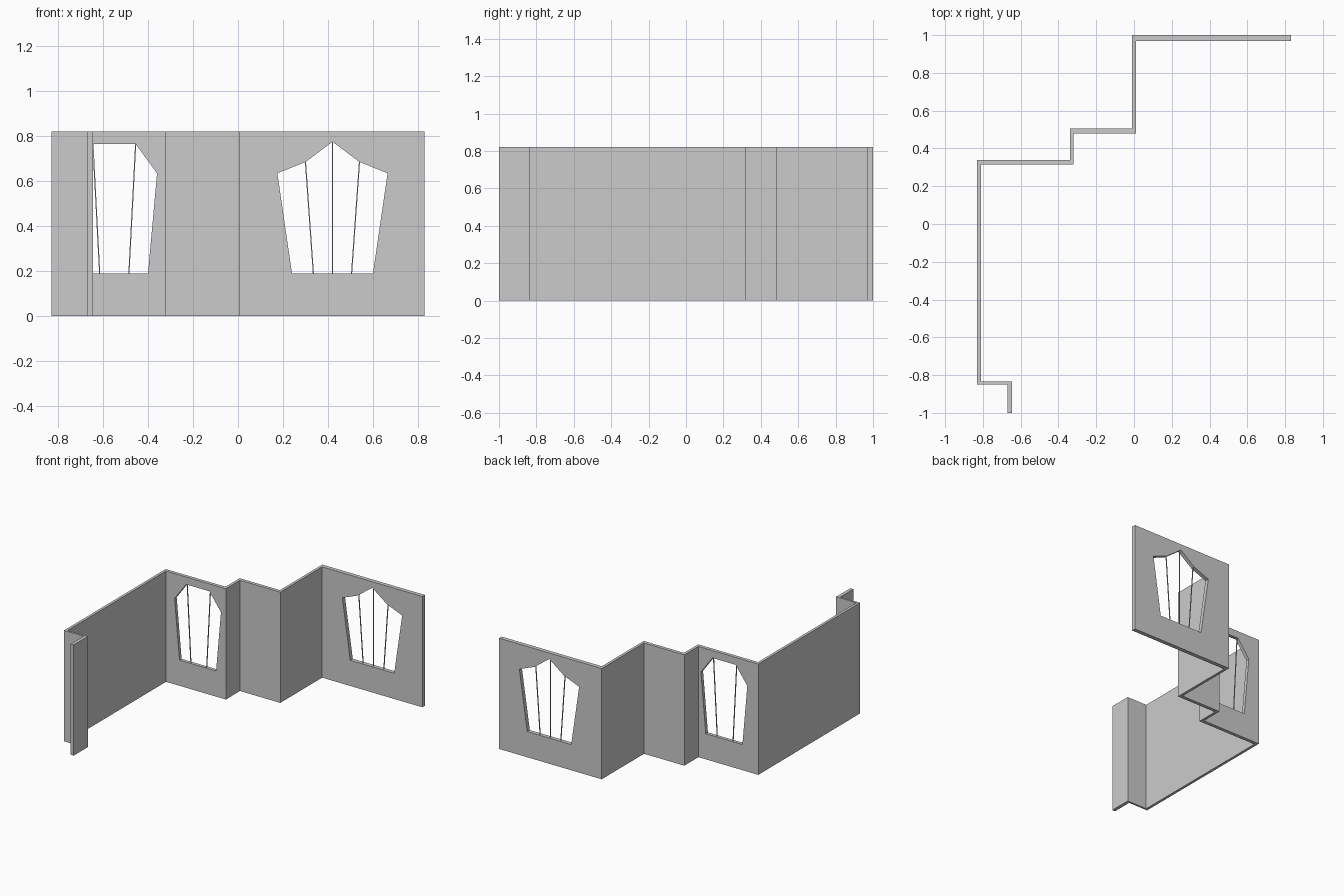
import bpy, bmesh
from mathutils import Vector

cube = bpy.data.objects.get("Cube")
if cube:
    bpy.data.objects.remove(cube, do_unlink=True)

HEIGHT = 0.82
SILL = 0.19

grey = bpy.data.materials.new("plain grey")
grey.use_nodes = True
colour = (0.6, 0.6, 0.6, 1)
grey.diffuse_color = colour
grey.node_tree.nodes["Principled BSDF"].inputs["Base Color"].default_value = colour


def prism(name, points, along):
    """Extrude a closed outline of 3D points along a vector."""
    bm = bmesh.new()
    face = bm.faces.new([bm.verts.new(p) for p in points])
    ext = bmesh.ops.extrude_face_region(bm, geom=[face])
    moved = [g for g in ext["geom"] if isinstance(g, bmesh.types.BMVert)]
    bmesh.ops.translate(bm, verts=moved, vec=Vector(along))
    bmesh.ops.recalc_face_normals(bm, faces=bm.faces)
    mesh = bpy.data.meshes.new(name)
    bm.to_mesh(mesh)
    bm.free()
    mesh.materials.append(grey)
    obj = bpy.data.objects.new(name, mesh)
    bpy.context.collection.objects.link(obj)
    return obj


# Stepped wall: outer side of the plan, then back along the inner side
plan = [(0.83, 1), (-0.01, 1), (-0.01, 0.505), (-0.34, 0.505), (-0.34, 0.34),
        (-0.83, 0.34), (-0.83, -0.85), (-0.67, -0.85), (-0.67, -1),
        (-0.645, -1), (-0.645, -0.835), (-0.81, -0.835), (-0.81, 0.315),
        (-0.32, 0.315), (-0.32, 0.48), (0.01, 0.48), (0.01, 0.97), (0.83, 0.97)]
wall = prism("stepped_wall", [(x, y, 0) for x, y in plan], (0, 0, HEIGHT))


def window(name, cx, y, half, bars):
    """Cut a symmetric opening and add thin bars fanning up from the sill."""
    mirrored = [(-x, z) for x, z in reversed(half) if x > 0]
    outline = [(cx + x, y - 0.05, z) for x, z in half + mirrored]
    cutter = prism(name + "_cutter", outline, (0, 0.1, 0))
    cutter.hide_render = True
    cutter.hide_viewport = False
    mod = wall.modifiers.new(name, "BOOLEAN")
    mod.operation = "DIFFERENCE"
    mod.solver = "EXACT"
    mod.object = cutter
    w, d = 0.0025, 0.006
    for i, (low, top, z) in enumerate(bars):
        corners = [(low - w, SILL), (low + w, SILL), (top + w, z), (top - w, z)]
        prism(f"{name}_bar_{i + 1}",
              [(cx + x, y - d / 2, h) for x, h in corners], (0, d, 0))
    return cutter


# Openings: half outlines run from the sill up to the middle
cutters = [
    window("pointed_window", 0.42, 0.985,
           [(0.18, SILL), (0.245, 0.635), (0.12, 0.685), (0, 0.775)],
           [(-0.085, -0.12, 0.685), (0, 0, 0.775), (0.085, 0.12, 0.685)]),
    window("flat_top_window", -0.55, 0.3275,
           [(0.15, SILL), (0.19, 0.635), (0.095, 0.765)],
           [(-0.065, -0.095, 0.765), (0.065, 0.095, 0.765)]),
]

# Bake the openings and drop the cutters
bpy.context.view_layer.update()
graph = bpy.context.evaluated_depsgraph_get()
baked = bpy.data.meshes.new_from_object(wall.evaluated_get(graph))
wall.modifiers.clear()
wall.data = baked
for cutter in cutters:
    bpy.data.objects.remove(cutter, do_unlink=True)
